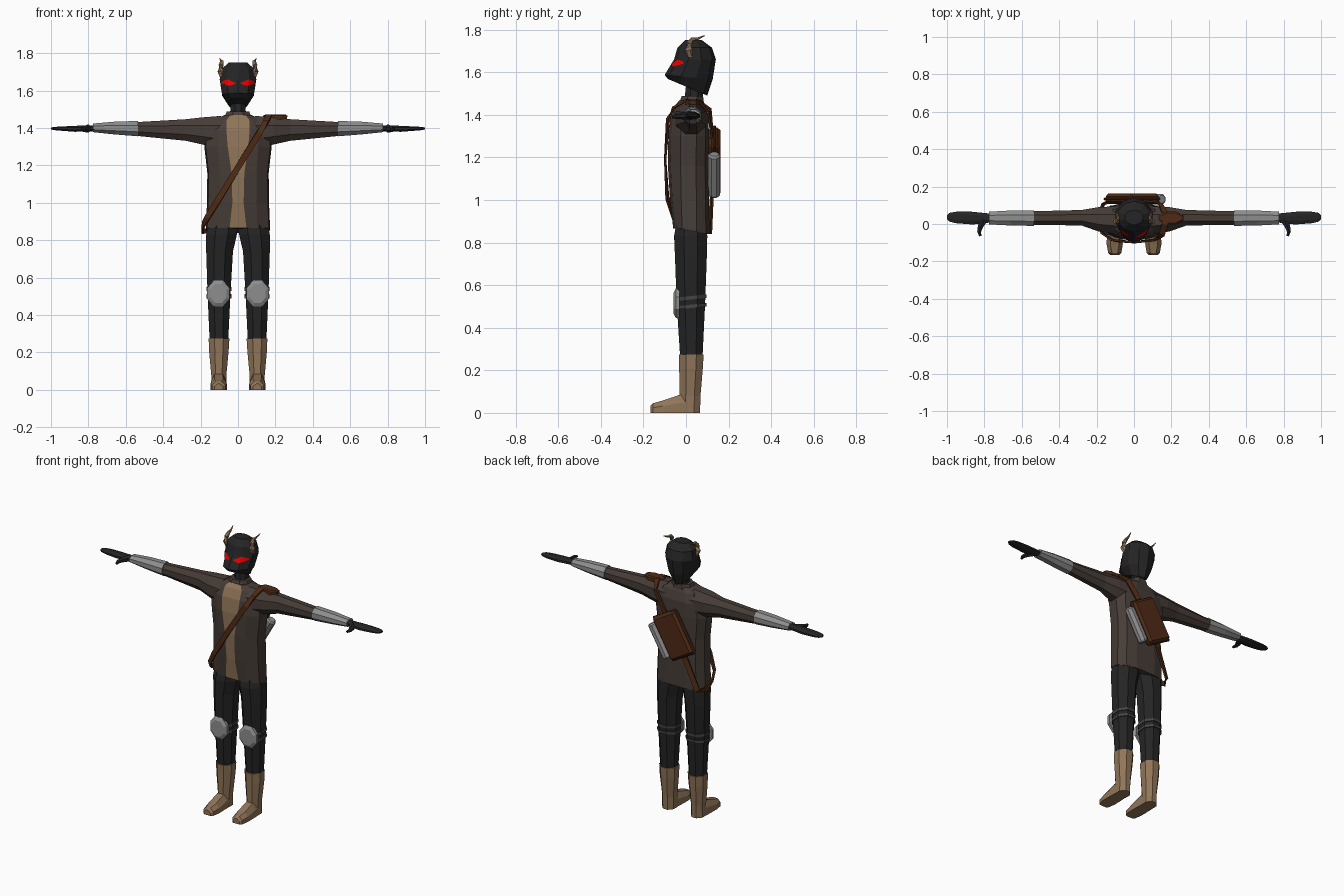
import bpy, bmesh, math
from mathutils import Vector, Matrix
from mathutils.bvhtree import BVHTree


def material(name, r, g, b):
    m = bpy.data.materials.new(name)
    m.diffuse_color = (r, g, b, 1)
    return m


BLACK = material("black cloth", 0.018, 0.018, 0.019)
COAT = material("dark brown coat", 0.062, 0.046, 0.038)
TAN = material("tan leather", 0.28, 0.178, 0.098)
GREY = material("grey metal", 0.27, 0.27, 0.27)
DARK_GREY = material("dark grey strap", 0.06, 0.06, 0.06)
LEATHER = material("brown leather", 0.078, 0.024, 0.008)
RED = material("red eye", 1.0, 0.0, 0.0)


def finish(name, bm, mats, mirror=False):
    bmesh.ops.recalc_face_normals(bm, faces=bm.faces)
    me = bpy.data.meshes.new(name)
    bm.to_mesh(me)
    bm.free()
    for m in mats:
        me.materials.append(m)
    ob = bpy.data.objects.new(name, me)
    bpy.context.collection.objects.link(ob)
    if mirror:
        ob.modifiers.new("mirror", 'MIRROR')
    return ob


def loft(name, rings, mat, mirror=False, closed=False, extra=None, rule=None):
    """Skin a list of equal rings; cap the ends unless it is a closed loop."""
    bm = bmesh.new()
    vs = [[bm.verts.new(p) for p in r] for r in rings]
    n = len(rings[0])
    pairs = list(zip(vs, vs[1:])) + ([(vs[-1], vs[0])] if closed else [])
    for lo, hi in pairs:
        for k in range(n):
            f = bm.faces.new((lo[k], lo[(k + 1) % n], hi[(k + 1) % n], hi[k]))
            if rule and rule(k):
                f.material_index = 1
    if not closed:
        bm.faces.new(vs[0])
        bm.faces.new(vs[-1])
    return finish(name, bm, [mat] + ([extra] if extra else []), mirror)


def oval(axis, pos, a0, a1, b0, b1, n=8):
    """Faceted ring filling the given bounds, in the plane across one axis."""
    out = []
    for k in range(n):
        t = (k + 0.5) * 2 * math.pi / n
        s = 1 / math.cos(math.pi / n)
        a = (a0 + a1) / 2 + (a1 - a0) / 2 * math.cos(t) * s
        b = (b0 + b1) / 2 + (b1 - b0) / 2 * math.sin(t) * s
        out.append(Vector({'x': (pos, a, b), 'y': (a, pos, b), 'z': (a, b, pos)}[axis]))
    return out


def ovals(axis, rows, n=8):
    return [oval(axis, *r, n=n) for r in rows]


def tube(name, pts, radii, mat, mirror=False, n=6):
    """Tapered round tube along a path."""
    pts = [Vector(p) for p in pts]
    rings = []
    for i, p in enumerate(pts):
        t = pts[min(i + 1, len(pts) - 1)] - pts[max(i - 1, 0)]
        m = t.to_track_quat('Z', 'X').to_matrix()
        rings.append([p + m @ Vector((radii[i] * math.cos(k * math.tau / n),
                                      radii[i] * math.sin(k * math.tau / n), 0)) for k in range(n)])
    return loft(name, rings, mat, mirror)


# Coat body: the front column of faces is the open shirt strip
# rows: z, back z, half width, front y, back y, strip half width
rows = [(0.865, 0.84, 0.172, -0.06, 0.11, 0.045), (1.0, 1.0, 0.166, -0.075, 0.108, 0.03),
        (1.16, 1.16, 0.164, -0.085, 0.105, 0.034), (1.30, 1.30, 0.18, -0.083, 0.108, 0.055),
        (1.39, 1.39, 0.175, -0.072, 0.105, 0.062), (1.445, 1.445, 0.13, -0.05, 0.09, 0.06),
        (1.47, 1.47, 0.07, -0.03, 0.075, 0.04)]
rings = []
for z, zb, w, f, b, s in rows:
    half = [(s, f, z), (max(0.6 * w, s * 1.1), f * 0.85, z), (w * 0.96, f * 0.3, z),
            (w, 0.45 * b, (z + zb) / 2), (0.8 * w, 0.85 * b, zb), (0.4 * w, b, zb)]
    rings.append([Vector(p) for p in half] + [Vector((-x, y, h)) for x, y, h in reversed(half)])
loft("coat_body", rings, COAT, extra=TAN, rule=lambda k: k == 11)

# Sleeves, forearm guards and mittens
loft("sleeve", ovals('x', [(0.09, -0.055, 0.095, 1.29, 1.465), (0.19, -0.04, 0.09, 1.312, 1.457),
                           (0.28, -0.008, 0.075, 1.332, 1.447), (0.54, -0.004, 0.068, 1.358, 1.432)]),
     COAT, True)
loft("forearm_guard", ovals('x', [(0.535, -0.01, 0.073, 1.356, 1.438), (0.66, -0.008, 0.072, 1.366, 1.434),
                                  (0.775, -0.002, 0.066, 1.378, 1.424)]), GREY, True)
loft("mitten", ovals('x', [(0.765, 0.01, 0.055, 1.383, 1.415), (0.81, 0.0, 0.06, 1.382, 1.414),
                           (0.87, -0.002, 0.066, 1.38, 1.412), (0.95, 0.004, 0.066, 1.386, 1.408),
                           (0.985, 0.012, 0.06, 1.389, 1.406), (1.0, 0.025, 0.048, 1.393, 1.402)]), BLACK, True)
tube("thumb", [(0.80, 0.025, 1.398), (0.82, -0.01, 1.395), (0.828, -0.04, 1.392), (0.822, -0.064, 1.39)],
     [0.022, 0.017, 0.012, 0.007], BLACK, True)

# Neck and collar
loft("neck", ovals('z', [(1.44, -0.045, 0.045, -0.01, 0.08), (1.54, -0.038, 0.038, 0.0, 0.08)]), BLACK)
loft("collar", ovals('z', [(1.45, -0.075, 0.075, -0.035, 0.085), (1.488, -0.06, 0.06, -0.02, 0.08)]), COAT)

# Masked head: rings tilt down to the back, with a ridge at the front
rings = []
for hx, yf, yb, zf, zb in [(0.05, -0.085, 0.1, 1.568, 1.49), (0.086, -0.1, 0.125, 1.587, 1.565),
                           (0.1, -0.056, 0.14, 1.66, 1.66), (0.09, -0.04, 0.122, 1.715, 1.715),
                           (0.05, -0.005, 0.075, 1.75, 1.75)]:
    ring = []
    for k in range(10):
        t = k * math.tau / 10
        v = (1 - math.cos(t)) / 2
        ring.append(Vector((hx * math.sin(t) * 1.03, yf + (yb - yf) * v, zf + (zb - zf) * v)))
    rings.append(ring)
head = loft("masked_head", rings, BLACK)

# Eyes: thin plates laid on the head surface
hb = bmesh.new()
hb.from_mesh(head.data)
tree = BVHTree.FromBMesh(hb)
hb.free()
bm = bmesh.new()
cols = []
for x, z0, z1 in [(0.014, 1.637, 1.641), (0.034, 1.629, 1.65), (0.055, 1.627, 1.66),
                  (0.072, 1.632, 1.656), (0.088, 1.64, 1.648)]:
    cols.append([bm.verts.new(tree.ray_cast(Vector((x, -1, z)), Vector((0, 1, 0)))[0] + Vector((0, -0.004, 0)))
                 for z in (z0, z1)])
for a, b in zip(cols, cols[1:]):
    bm.faces.new((a[0], b[0], b[1], a[1]))
bmesh.ops.solidify(bm, geom=bm.faces[:], thickness=0.004)
finish("eye", bm, [RED], True)

# Horns
tube("horn", [(0.082, 0.02, 1.675), (0.094, 0.012, 1.705), (0.09, 0.014, 1.735),
              (0.086, 0.03, 1.755), (0.09, 0.055, 1.757), (0.097, 0.088, 1.772)],
     [0.017, 0.018, 0.014, 0.01, 0.006, 0.002], TAN, True)

# Trouser legs
loft("trouser_leg", ovals('z', [(0.89, 0.0, 0.16, -0.045, 0.095), (0.83, 0.006, 0.17, -0.056, 0.1),
                                (0.74, 0.027, 0.17, -0.052, 0.098), (0.52, 0.04, 0.163, -0.044, 0.09),
                                (0.27, 0.052, 0.152, -0.028, 0.078)]), BLACK, True)

# Boots: shaft and foot
loft("boot_shaft", ovals('z', [(0.275, 0.046, 0.157, -0.034, 0.083), (0.21, 0.05, 0.155, -0.032, 0.079),
                               (0.08, 0.062, 0.143, -0.03, 0.068), (0.0, 0.062, 0.143, -0.03, 0.066)]),
     TAN, True)
rings = []
for y, x0, x1, h in [(0.04, 0.066, 0.14, 0.09), (-0.03, 0.062, 0.145, 0.085),
                     (-0.11, 0.06, 0.146, 0.058), (-0.155, 0.068, 0.138, 0.045), (-0.166, 0.08, 0.126, 0.034)]:
    rings.append([Vector(p) for p in ((x0, y, 0), (x1, y, 0), (x1, y, h * 0.55), (x1 - 0.02, y, h),
                                      (x0 + 0.02, y, h), (x0, y, h * 0.55))])
loft("boot_foot", rings, TAN, True)

# Knee pads and their two straps
rings = []
for y, s in [(-0.03, 1.0), (-0.047, 1.0), (-0.058, 0.72)]:
    rings.append(oval('y', y, 0.105 - 0.06 * s, 0.105 + 0.06 * s, 0.515 - 0.07 * s, 0.515 + 0.07 * s))
loft("knee_pad", rings, GREY, True)
for name, z in (("upper_knee_strap", 0.54), ("lower_knee_strap", 0.5)):
    rings = ovals('z', [(z - 0.008, 0.035, 0.168, -0.048, 0.096), (z + 0.008, 0.035, 0.168, -0.048, 0.096)])
    for r in rings:
        for p in r:
            p.z += 0.1 * (p.y - 0.02)
    loft(name, rings, DARK_GREY, True)

# Cross-body strap: flat ribbon running round the torso in a closed loop
path = [Vector(p) for p in [(0.165, 0.0, 1.468), (0.15, -0.055, 1.435), (0.115, -0.085, 1.375), (0.0, -0.098, 1.19),
                            (-0.11, -0.088, 1.01), (-0.165, -0.055, 0.92), (-0.185, -0.005, 0.885),
                            (-0.188, 0.06, 0.85), (-0.16, 0.112, 0.85), (-0.085, 0.122, 1.03),
                            (0.07, 0.122, 1.31), (0.14, 0.11, 1.42), (0.165, 0.06, 1.465)]]
rings = []
for i, p in enumerate(path):
    t = (path[(i + 1) % len(path)] - path[i - 1]).normalized()
    o = Vector((p.x * 0.3, p.y - 0.02, 1.0 if p.z > 1.43 else 0.0))
    o = (o - t * o.dot(t)).normalized()
    w = t.cross(o) * 0.016
    rings.append([p - w - o * 0.005, p + w - o * 0.005, p + w + o * 0.005, p - w + o * 0.005])
loft("cross_strap", rings, LEATHER, closed=True)

# Shoulder pad on the strap
loft("shoulder_pad", ovals('z', [(1.445, 0.135, 0.262, -0.002, 0.066), (1.466, 0.135, 0.264, -0.002, 0.066),
                                 (1.472, 0.145, 0.255, 0.006, 0.058)]), LEATHER)

# Back satchel, tilted along the strap, with a rim and a side canister
tilt = Matrix.Translation((-0.01, 0.134, 1.18)) @ Matrix.Rotation(math.radians(30), 4, 'Y')
for name, size, bev in (("satchel", (0.18, 0.056, 0.28), 0.014), ("satchel_rim", (0.19, 0.016, 0.29), 0.006)):
    bm = bmesh.new()
    bmesh.ops.create_cube(bm, size=1, matrix=Matrix.Diagonal((*size, 1)))
    bmesh.ops.bevel(bm, geom=bm.edges[:], offset=bev, segments=1, affect='EDGES')
    bm.transform(tilt)
    finish(name, bm, [LEATHER])
rings = [[tilt @ p for p in r] for r in ovals('z', [
    (-0.115, 0.098, 0.142, -0.024, 0.02), (-0.105, 0.092, 0.148, -0.03, 0.026),
    (0.1, 0.092, 0.148, -0.03, 0.026), (0.11, 0.1, 0.14, -0.022, 0.018)])]
loft("side_canister", rings, GREY)
